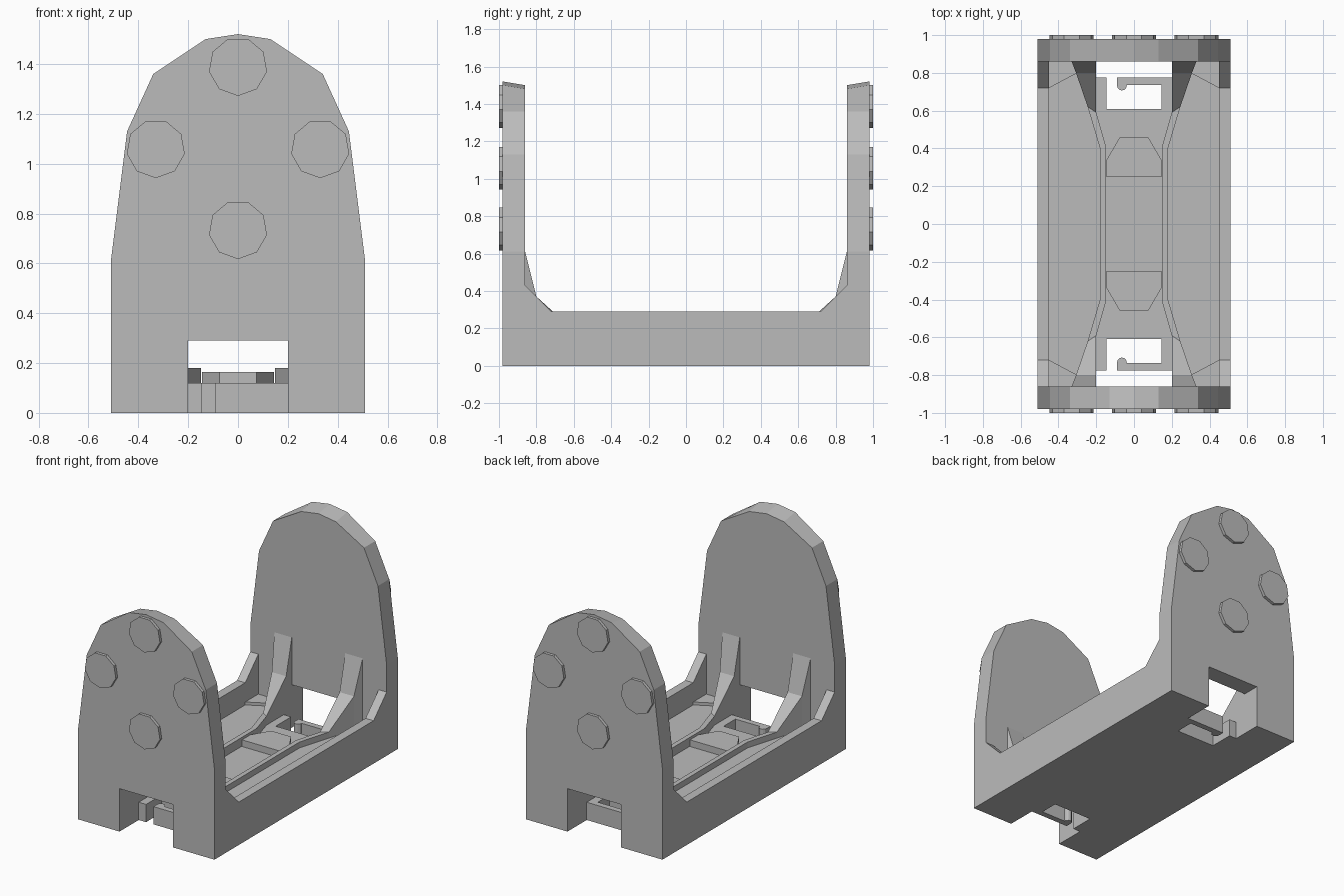
import bpy, bmesh, math
from mathutils import Vector

cube = bpy.data.objects.get("Cube")
if cube:
    bpy.data.objects.remove(cube)

grey = bpy.data.materials.new("plain grey plastic")
grey.use_nodes = True
COLOUR = (0.5, 0.5, 0.5, 1)
grey.diffuse_color = COLOUR
grey.node_tree.nodes["Principled BSDF"].inputs["Base Color"].default_value = COLOUR


def finish(name, bm):
    bmesh.ops.recalc_face_normals(bm, faces=bm.faces)
    mesh = bpy.data.meshes.new(name)
    bm.to_mesh(mesh)
    bm.free()
    mesh.materials.append(grey)
    obj = bpy.data.objects.new(name, mesh)
    bpy.context.collection.objects.link(obj)
    return obj


def prism(name, outline, axis, low, high, edit=None):
    """Extrude a flat outline along one axis (0=x, 1=y, 2=z)."""
    bm = bmesh.new()

    def place(a, b):
        co = [a, b]
        co.insert(axis, low)
        return co
    face = bm.faces.new([bm.verts.new(place(*p)) for p in outline])
    res = bmesh.ops.extrude_face_region(bm, geom=[face])
    move = Vector((0, 0, 0))
    move[axis] = high - low
    bmesh.ops.translate(bm, vec=move, verts=[v for v in res["geom"] if isinstance(v, bmesh.types.BMVert)])
    if edit:
        edit(bm)
    return finish(name, bm)


def mirrored(half, axis):
    """Close an outline by reflecting it in one of its two coordinates."""
    flip = [(-a, b) if axis == 0 else (a, -b) for a, b in reversed(half)]
    return half + [p for p in flip if p not in half]


# Floor slab: end notches, contact windows and the hook bars in one outline
end = [(0.45, 0.86), (0.2, 0.86), (0.2, 0.775), (-0.09, 0.775), (-0.09, 0.735),
       (0.145, 0.735), (0.145, 0.61), (-0.145, 0.61), (-0.145, 0.775),
       (-0.2, 0.775), (-0.2, 0.86), (-0.45, 0.86)]
prism("floor_slab", mirrored(end, 1), 2, 0, 0.12)

# Side rails with raised ends
rail = [(0.86, 0), (0.86, 0.43), (0.8, 0.37), (0.72, 0.29)]
for side, name in ((1, "left"), (-1, "right")):
    prism(name + "_rail", mirrored(rail, 0), 0, side * 0.45, side * 0.51)

    # Raised floor beside the ribs
    shelf = [(0.45, 0.86), (0.22, 0.86), (0.22, 0.61), (0.165, 0.41)]
    prism(name + "_shelf", [(side * x, y) for x, y in mirrored(shelf, 1)], 2, 0.12, 0.14)

# Rib sections: inner y, outer y, inner x, outer x, top z
half_rib = [(0.41, 0.40, 0.148, 0.18, 0.18), (0.59, 0.62, 0.2, 0.245, 0.18),
            (0.80, 0.80, 0.2, 0.307, 0.37), (0.86, 0.86, 0.2, 0.33, 0.61)]
sections = [(-a, -b, c, d, e) for a, b, c, d, e in reversed(half_rib)] + half_rib
for side, name in ((1, "left"), (-1, "right")):
    bm = bmesh.new()
    rings = []
    for yi, yo, xi, xo, top in sections:
        corners = ((xi, yi, 0.12), (xi, yi, top), (xo, yo, top), (xo, yo, 0.12))
        rings.append([bm.verts.new((side * x, y, z)) for x, y, z in corners])
    for r, s in zip(rings, rings[1:]):
        for i in range(4):
            j = (i + 1) % 4
            bm.faces.new((r[i], r[j], s[j], s[i]))
    bm.faces.new(rings[0])
    bm.faces.new(rings[-1])
    finish(name + "_rib", bm)

# End plates, discs, pads, corner steps and hook tips
plate = [(0.2, 0), (0.51, 0), (0.51, 0.61), (0.445, 1.13), (0.34, 1.36), (0.13, 1.5)]
outline = plate + [(0, 1.52)] + [(-x, z) for x, z in reversed(plate)] + [(-0.2, 0.29), (0.2, 0.29)]


def slope_top(bm):
    for v in bm.verts:
        if v.co.z > 1.4 and abs(v.co.y) < 0.9:
            v.co.z = 1.5 if abs(v.co.x) < 0.01 else 1.48


for e, name in ((-1, "front"), (1, "back")):
    prism(name + "_plate", outline, 1, e * 0.86, e * 0.98, slope_top)
    for k, (cx, cz) in enumerate(((0, 1.39), (-0.33, 1.06), (0.33, 1.06), (0, 0.735))):
        ring = [(cx + 0.118 * math.sin(t), cz - 0.118 * math.cos(t))
                for t in (math.tau * i / 9 for i in range(9))]
        prism(f"{name}_disc_{k + 1}", ring, 1, e * 0.98, e * 1.0)

    pad = [(0.145, 0.25), (0.145, 0.34), (0.075, 0.46)]
    prism(name + "_pad", [(x, e * y) for x, y in mirrored(pad, 0)], 2, 0.12, 0.165)

    for side, word in ((1, "left"), (-1, "right")):
        step = [(0.45, 0.72), (0.3, 0.8), (0.3, 0.86), (0.45, 0.86)]
        prism(f"{name}_{word}_corner_step", [(side * x, e * y) for x, y in step], 2, 0.14, 0.16)

    tip = [(-0.064 + 0.026 * math.cos(t), e * 0.733 + 0.026 * math.sin(t))
           for t in (math.tau * i / 12 for i in range(12))]
    prism(name + "_hook_tip", tip, 2, 0, 0.12)
